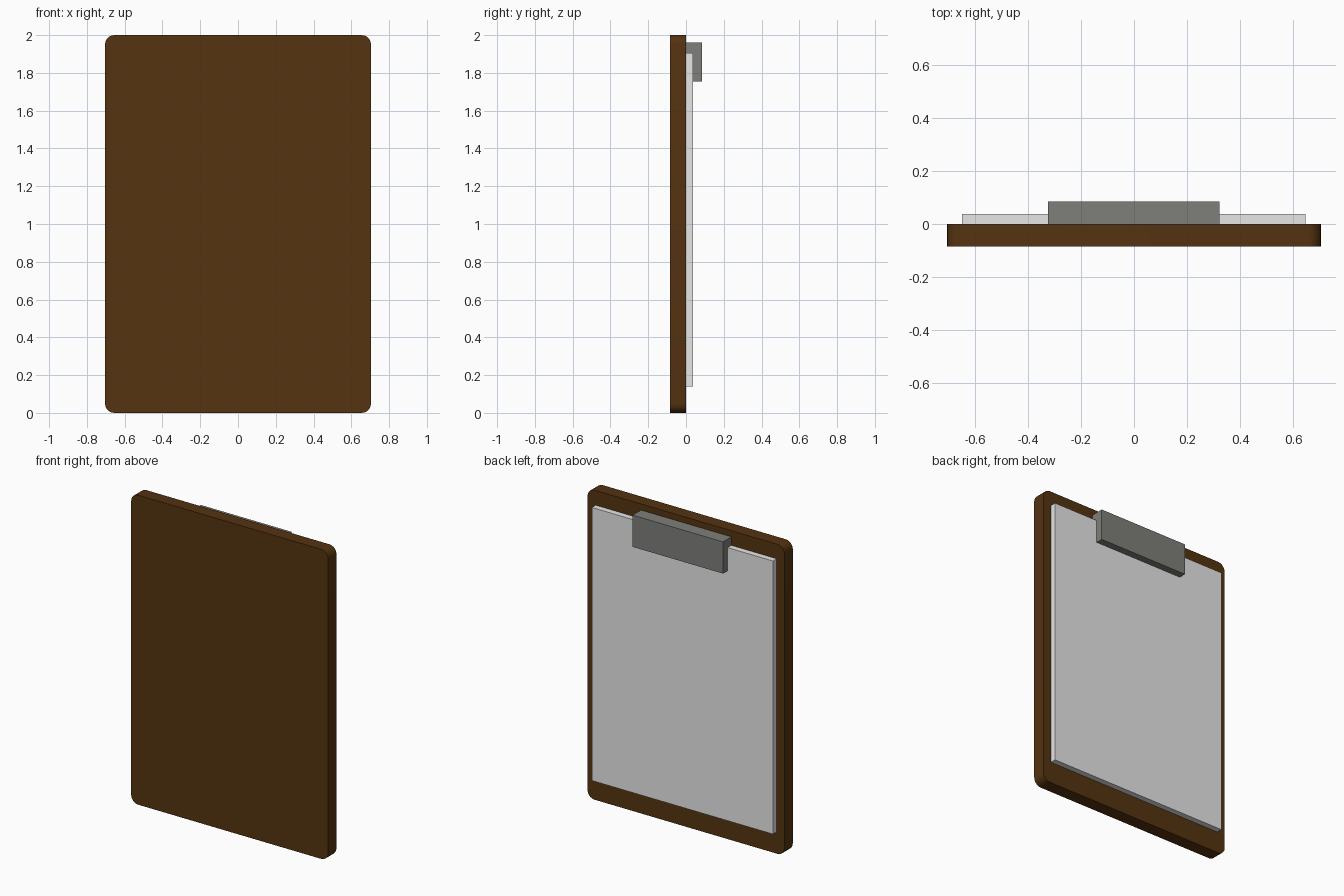
import bpy, bmesh
from mathutils import Vector

if "Cube" in bpy.data.objects:
    bpy.data.objects.remove(bpy.data.objects["Cube"])


def material(name, colour):
    m = bpy.data.materials.new(name)
    m.diffuse_color = (*colour, 1.0)
    m.use_nodes = True
    m.node_tree.nodes["Principled BSDF"].inputs["Base Color"].default_value = m.diffuse_color
    return m


def box(name, x, y, z, mat, corner=0.0):
    """Box from (min, max) ranges; corner rounds the four edges along y."""
    lo = Vector((x[0], y[0], z[0]))
    hi = Vector((x[1], y[1], z[1]))
    bm = bmesh.new()
    bmesh.ops.create_cube(bm, size=1.0)
    for v in bm.verts:
        v.co = Vector([lo[i] + (v.co[i] + 0.5) * (hi[i] - lo[i]) for i in range(3)])
    if corner:
        edges = [e for e in bm.edges
                 if abs(e.verts[0].co.y - e.verts[1].co.y) > 1e-5]
        bmesh.ops.bevel(bm, geom=edges, offset=corner, segments=5,
                        profile=0.5, affect='EDGES')
    bmesh.ops.recalc_face_normals(bm, faces=bm.faces)
    if corner:
        # Smooth the rounded rim, keep the edges of the two big faces sharp
        for f in bm.faces:
            f.smooth = abs(f.normal.y) < 0.5
        for e in bm.edges:
            e.smooth = len({f.smooth for f in e.link_faces}) == 1
    mesh = bpy.data.meshes.new(name)
    bm.to_mesh(mesh)
    bm.free()
    mesh.materials.append(mat)
    ob = bpy.data.objects.new(name, mesh)
    bpy.context.collection.objects.link(ob)
    return ob


wood = material("dark_brown_wood", (0.09, 0.033, 0.0055))
white = material("paper_white", (0.8, 0.8, 0.8))
metal = material("grey_metal", (0.21, 0.21, 0.195))

# Backing board with rounded corners
box("board", (-0.704, 0.704), (-0.085, 0.0), (0.0, 2.0), wood, corner=0.05)

# Stack of paper
box("paper", (-0.648, 0.646), (-0.002, 0.038), (0.14, 1.905), white)

# Clip across the top of the paper
box("clip", (-0.324, 0.322), (-0.002, 0.085), (1.755, 1.96), metal)
